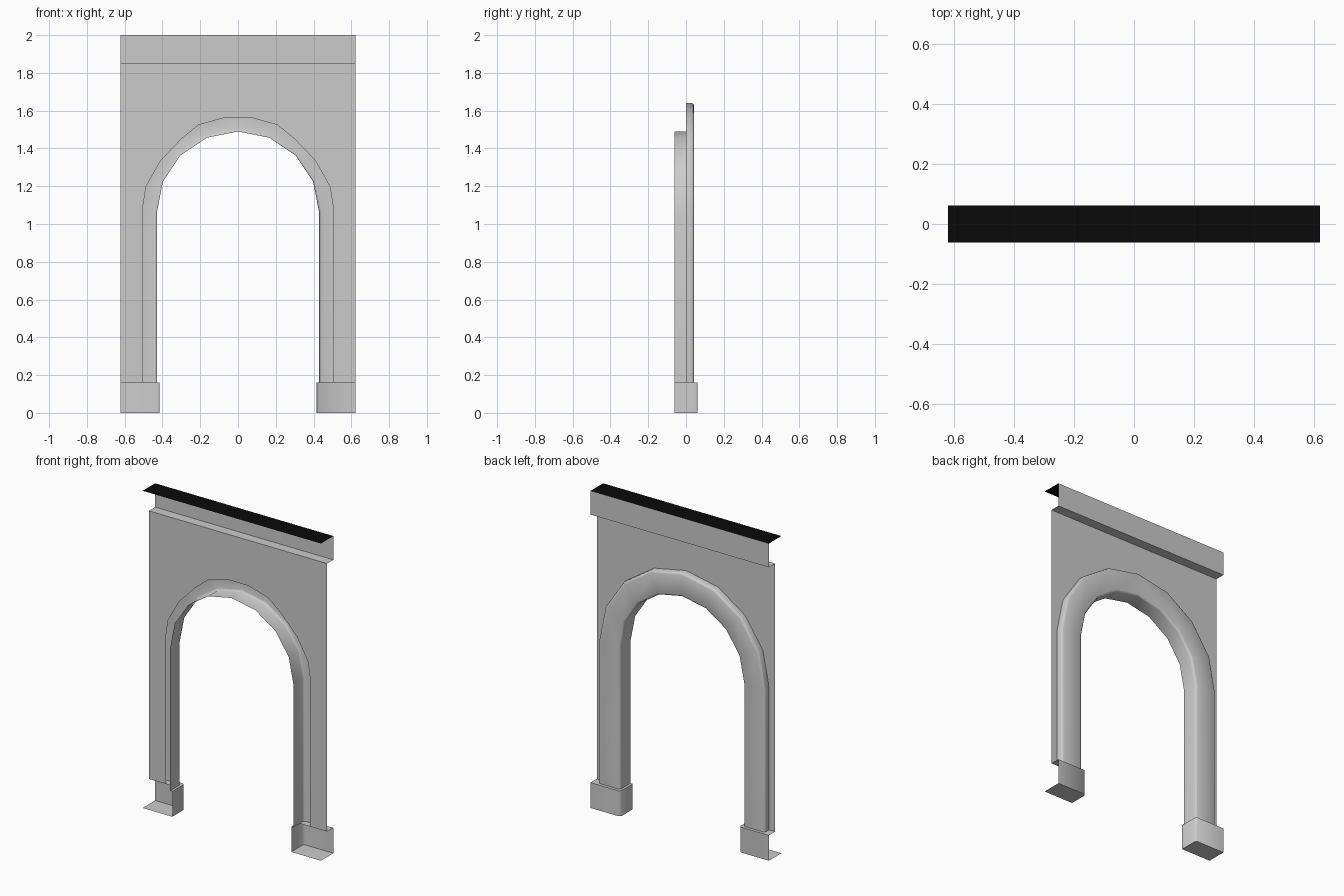
import bpy, math

if "Cube" in bpy.data.objects:
    bpy.data.objects.remove(bpy.data.objects["Cube"])

HALF, DEPTH = 0.622, 0.062      # half width and half depth of the module
BASE, LEDGE, TOP = 0.16, 1.85, 2.0
SPRING = 1.06                   # height where the arch begins


def add_part(name, verts, faces, smooth=False):
    """One half of a part, mirrored across x = 0."""
    mesh = bpy.data.meshes.new(name)
    mesh.from_pydata(verts, [], faces)
    if smooth:
        mesh.shade_smooth()
        mesh.set_sharp_from_angle(angle=math.radians(50))
    obj = bpy.data.objects.new(name, mesh)
    bpy.context.collection.objects.link(obj)
    mod = obj.modifiers.new("mirror", 'MIRROR')
    mod.merge_threshold = 0.0005
    return obj


def loft(rows):
    """Quads between successive rows of points."""
    n = len(rows[0])
    verts = [p for row in rows for p in row]
    faces = [(i * n + j, (i + 1) * n + j, (i + 1) * n + j + 1, i * n + j + 1)
             for i in range(len(rows) - 1) for j in range(n - 1)]
    return verts, faces


# Wall sheet around the opening
outline = [(0, LEDGE), (HALF, LEDGE), (HALF, BASE), (0.502, BASE), (0.502, 1.10),
           (0.487, 1.197), (0.41, 1.335), (0.30, 1.45), (0.21, 1.524),
           (0.07, 1.563), (0, 1.563)]
add_part("wall_panel", [(x, 0, z) for x, z in outline], [tuple(range(len(outline)))])

# Arch surround: bevelled profile (radius, y) swept up the jamb and over
profile = [(0.43, -DEPTH), (0.43, 0.030), (0.434, 0.039), (0.443, 0.043),
           (0.567, 0.043), (0.576, 0.039), (0.58, 0.030), (0.58, 0)]
rows = [[(r, y, BASE) for r, y in profile]]
for k in range(5):
    a = math.radians(22.5 * k)
    rows.append([(r * math.cos(a), y, SPRING + r * math.sin(a)) for r, y in profile])
add_part("arch_surround", *loft(rows), smooth=True)

# Plinths: bevelled plan raised to the base height, with ledge and underside
plan = [(0.415, -DEPTH), (0.415, 0.050), (0.427, DEPTH), (HALF, DEPTH)]
add_part("plinth", *loft([[(x, y, z) for x, y in plan] for z in (0, BASE)]), smooth=True)
under = plan + [(HALF, -DEPTH)]
add_part("plinth_underside", [(x, y, 0) for x, y in under], [tuple(range(5))])
ledge = [(0.415, -DEPTH), (0.43, -DEPTH), (0.43, 0), (HALF, 0),
         (HALF, DEPTH), (0.427, DEPTH), (0.415, 0.050)]
add_part("plinth_ledge", [(x, y, BASE) for x, y in ledge], [tuple(range(7))])

# Top band with its overhanging underside
band = [(0, LEDGE), (DEPTH, LEDGE), (DEPTH, TOP)]
add_part("top_band", *loft([[(x, y, z) for x in (HALF, 0)] for y, z in band][::-1]))

# Black cap over the full thickness
cap = add_part("top_cap", [(0, -DEPTH, TOP), (HALF, -DEPTH, TOP),
                           (HALF, DEPTH, TOP), (0, DEPTH, TOP)], [(0, 1, 2, 3)])
black = bpy.data.materials.new("black_cap")
black.diffuse_color = (0.003, 0.003, 0.003, 1)
black.use_nodes = True
black.node_tree.nodes["Principled BSDF"].inputs["Base Color"].default_value = black.diffuse_color
cap.data.materials.append(black)

# Face the band outward
bd = bpy.data.objects["top_band"].data
if bd.polygons[0].normal.y < 0:
    bd.flip_normals()
